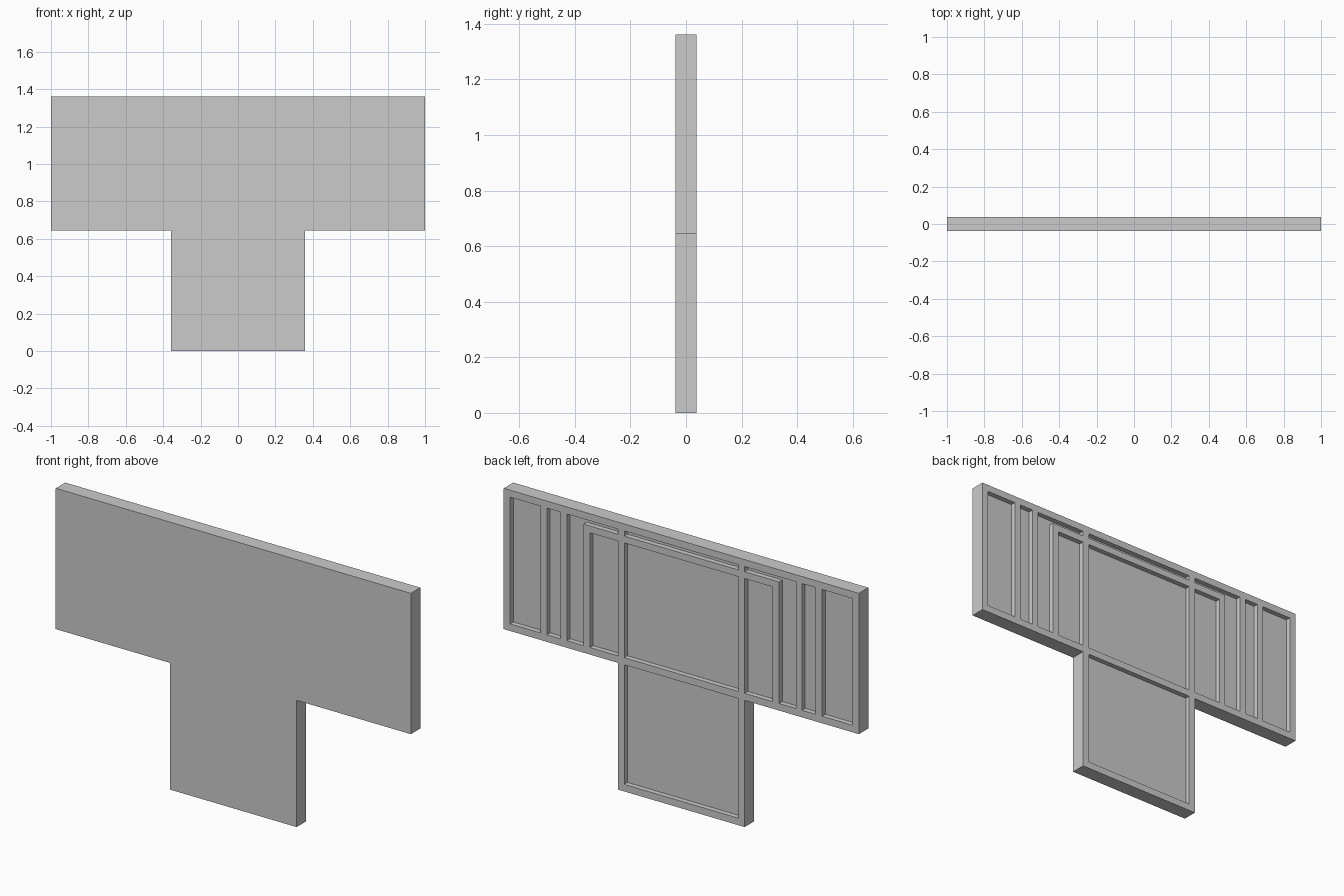
import bpy, bmesh

if "Cube" in bpy.data.objects:
    bpy.data.objects.remove(bpy.data.objects["Cube"])

HALF_T = 0.038      # half thickness of the board
DEPTH = 0.026       # depth of the pockets in the back face
RIM = 0.036         # width of border and ribs
STEM, SHELF, TOP = 0.357, 0.645, 1.362


def prism(bm, outline, y0, y1):
    """Extrude an (x, z) outline from y0 to y1."""
    face = bm.faces.new([bm.verts.new((x, y0, z)) for x, z in outline])
    ext = bmesh.ops.extrude_face_region(bm, geom=[face])
    verts = [g for g in ext["geom"] if isinstance(g, bmesh.types.BMVert)]
    bmesh.ops.translate(bm, verts=verts, vec=(0, y1 - y0, 0))


def rect(x0, x1, z0, z1):
    return [(x0, z0), (x1, z0), (x1, z1), (x0, z1)]


def make_object(name, outlines, y0, y1):
    bm = bmesh.new()
    for o in outlines:
        prism(bm, o, y0, y1)
    bmesh.ops.recalc_face_normals(bm, faces=bm.faces[:])
    mesh = bpy.data.meshes.new(name)
    bm.to_mesh(mesh)
    bm.free()
    obj = bpy.data.objects.new(name, mesh)
    bpy.context.collection.objects.link(obj)
    return obj


# T-shaped board
board = make_object("t_board", [[
    (-STEM, 0), (STEM, 0), (STEM, SHELF), (1, SHELF),
    (1, TOP), (-1, TOP), (-1, SHELF), (-STEM, SHELF)]], -HALF_T, HALF_T)

# Pockets on one side: inner panel, L-shaped channel, slot, end panel
lo, hi = SHELF + RIM, TOP - RIM
strip, inner = 1.3, 1.265
side = [
    rect(STEM, 0.515, lo, inner),
    [(0.551, lo), (0.645, lo), (0.645, hi), (STEM, hi), (STEM, strip), (0.551, strip)],
    rect(0.68, 0.757, lo, hi),
    rect(0.793, 1 - RIM, lo, hi),
]
mirrored = [[(-x, z) for x, z in o] for o in side]

# Central pockets: stem, main panel, top strip
w = STEM - RIM
centre = [rect(-w, w, RIM, SHELF), rect(-w, w, lo, inner), rect(-w, w, strip, hi)]

cutter = make_object("pocket_cutter", side + mirrored + centre,
                     HALF_T - DEPTH, HALF_T + 0.05)
cutter.hide_render = True

# Cut the pockets and drop the cutter
mod = board.modifiers.new("pockets", 'BOOLEAN')
mod.operation = 'DIFFERENCE'
mod.solver = 'EXACT'
mod.object = cutter
bpy.context.view_layer.objects.active = board
bpy.ops.object.modifier_apply(modifier=mod.name)
bpy.data.objects.remove(cutter)
